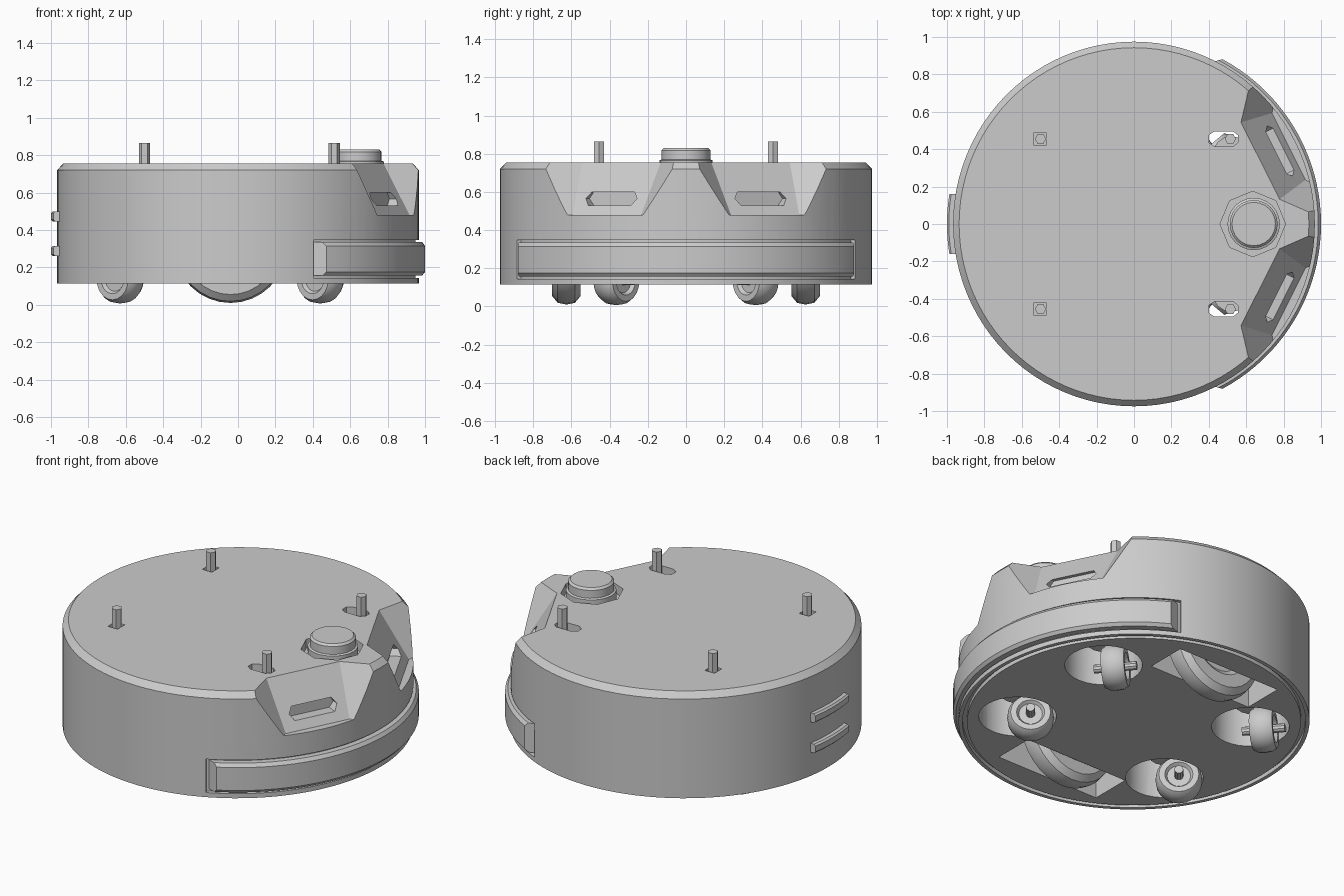
import bpy, bmesh
from math import sin, cos, pi, radians
from mathutils import Matrix, Vector

if "Cube" in bpy.data.objects:
    bpy.data.objects.remove(bpy.data.objects["Cube"], do_unlink=True)

grey = bpy.data.materials.new("plain_grey")
grey.use_nodes = True
grey.diffuse_color = (0.6, 0.6, 0.6, 1)
grey.node_tree.nodes["Principled BSDF"].inputs["Base Color"].default_value = (0.6, 0.6, 0.6, 1)


def finish(bm, name, matrix=None):
    """Turn a bmesh into a named object."""
    bmesh.ops.remove_doubles(bm, verts=bm.verts, dist=1e-5)
    bmesh.ops.recalc_face_normals(bm, faces=bm.faces)
    if matrix:
        bm.transform(matrix)
    me = bpy.data.meshes.new(name)
    bm.to_mesh(me)
    bm.free()
    me.materials.append(grey)
    ob = bpy.data.objects.new(name, me)
    bpy.context.collection.objects.link(ob)
    return ob


def lathe(name, profile, segs=96, matrix=None):
    """Revolve a closed (radius, z) profile all the way round z."""
    bm = bmesh.new()
    n = len(profile)
    rings = [[bm.verts.new((r * cos(2 * pi * i / segs), r * sin(2 * pi * i / segs), z))
              for r, z in profile] for i in range(segs)]
    for i in range(segs):
        a, b = rings[i], rings[(i + 1) % segs]
        for j in range(n):
            k = (j + 1) % n
            if profile[j][0] + profile[k][0] > 0:
                bm.faces.new((a[j], b[j], b[k], a[k]))
    return finish(bm, name, matrix)


def arc_band(name, profile, centre, half, flare=0.0, segs=40):
    """Sweep a (radius, z) profile along an arc; the inner points reach further round."""
    bm = bmesh.new()
    n, outer = len(profile), max(r for r, z in profile)
    rings = []
    for i in range(segs + 1):
        ring = []
        for r, z in profile:
            reach = half + flare * (outer - r)
            a = radians(centre + reach * (2 * i / segs - 1))
            ring.append(bm.verts.new((r * cos(a), r * sin(a), z)))
        rings.append(ring)
    for a, b in zip(rings, rings[1:]):
        for j in range(n):
            bm.faces.new((a[j], b[j], b[(j + 1) % n], a[(j + 1) % n]))
    bm.faces.new(rings[0])
    bm.faces.new(rings[-1])
    return finish(bm, name)


def hull(name, points):
    bm = bmesh.new()
    for p in points:
        bm.verts.new(p)
    bmesh.ops.convex_hull(bm, input=bm.verts)
    return finish(bm, name)


def box(name, x0, x1, y0, y1, z0, z1):
    return hull(name, [(x, y, z) for x in (x0, x1) for y in (y0, y1) for z in (z0, z1)])


def tube(name, x, y, r, z0, z1, segs=32):
    return lathe(name, [(0, z0), (r, z0), (r, z1), (0, z1)], segs, Matrix.Translation((x, y, 0)))


def bar(name, centre, r, half, turn=0, segs=10):
    """Cylinder lying along y, turned about z."""
    m = Matrix.Translation(centre) @ Matrix.Rotation(turn, 4, 'Z') @ Matrix.Rotation(pi / 2, 4, 'X')
    return lathe(name, [(0, -half), (r, -half), (r, half), (0, half)], segs, m)


def wheel(name, centre, r, half, turn=0, segs=32):
    """Round-shouldered tyre with a dished hub."""
    m = Matrix.Translation(centre) @ Matrix.Rotation(turn, 4, 'Z') @ Matrix.Rotation(pi / 2, 4, 'X')
    side = [(r * 0.5, half * 0.7), (r * 0.6, half), (r * 0.85, half), (r * 0.97, half * 0.6)]
    prof = [(0, half * 0.7)] + side + [(r, 0)]
    prof += [(a, -b) for a, b in reversed(side)] + [(0, -half * 0.7)]
    return lathe(name, prof, segs, m)


def smooth(ob):
    bpy.ops.object.select_all(action='DESELECT')
    ob.select_set(True)
    bpy.context.view_layer.objects.active = ob
    bpy.ops.object.shade_smooth_by_angle(angle=radians(28))


# Round housing with a chamfered top and a seam round the underside
body = lathe("housing", [(0, .115), (.92, .115), (.92, .14), (.945, .14), (.945, .115),
                         (.967, .115), (.967, .72), (.935, .755), (0, .755)], 96,
             Matrix.Diagonal((1, 1.008, 1, 1)))
cutters = []
TILT = radians(26.6)


def recess_point(s, n, t, z):
    return (n * cos(TILT) - t * sin(TILT), s * (n * sin(TILT) + t * cos(TILT)), z)


# Sloped sensor recesses, each with a long six-sided slot
for s in (1, -1):
    pts = []
    for z in (.48, .86):
        f = (z - .48) / .275
        n, t = .925 - .17 * f, .2 + .03 * f
        for side in (1, -1):
            pts += [recess_point(s, n, side * t, z),
                    recess_point(s, 1.15, side * (t + 1.2 * (1.15 - n)), z)]
    cutters.append(hull("recess_cutter", pts))
    outline = [(.15, .565), (.125, .53), (.125, .6)]
    cutters.append(hull("slot_cutter", [recess_point(s, n, side * t, z) for n in (.83, 1.0)
                                        for side in (1, -1) for t, z in outline]))

# Channel for the bumper and pocket for the button
cutters.append(arc_band("channel_cutter", [(.95, .143), (1.05, .143), (1.05, .347), (.95, .347)],
                        0, 65.5))
cutters.append(tube("button_cutter", .635, 0, .175, .70, .9, 8))

# Wells underneath and openings round the top posts
for s in (1, -1):
    cutters.append(box("drive_well_cutter", -.38, .32, s * .53, s * .78, 0, .63))
    for x in (.53, -.53):
        cutters.append(tube("caster_well_cutter", x, s * .37, .215, 0, .45))
    cutters.append(hull("post_slot_cutter", [
        (x, s * .455 + dy, z) for z in (.4, .9)
        for x, dy in ((.4, .02), (.4, -.02), (.43, .04), (.43, -.04),
                      (.53, .04), (.53, -.04), (.555, .02), (.555, -.02))]))
    cutters.append(box("post_dent_cutter", -.535, -.47, s * .455 - .035, s * .455 + .035, .72, .9))

bpy.context.view_layer.objects.active = body
for c in cutters:
    c.hide_render = True
    mod = body.modifiers.new("cut", 'BOOLEAN')
    mod.operation, mod.solver, mod.object = 'DIFFERENCE', 'EXACT', c
    bpy.ops.object.modifier_apply(modifier=mod.name)
    bpy.data.objects.remove(c, do_unlink=True)
parts = [body]

# Wrap-round bumper
parts.append(arc_band("bumper", [(.94, .157), (.985, .157), (1, .175), (1, .315), (.985, .335),
                                 (.94, .335)], 0, 61.8, 60))

# Two short contact strips on the opposite side
for name, z0, z1 in (("upper_strip", .445, .5), ("lower_strip", .26, .315)):
    parts.append(arc_band(name, [(.94, z0), (.99, z0), (1, z0 + .01), (1, z1 - .01), (.99, z1),
                                 (.94, z1)], 180, 9.3, 10, 10))

# Raised round button
parts.append(lathe("top_button", [(0, .69), (.14, .69), (.14, .765), (.128, .77), (.128, .818),
                                  (.116, .83), (0, .83)], 24, Matrix.Translation((.64, 0, 0))))

# Posts, casters and drive wheels on both sides
for s, tag in ((1, "back"), (-1, "front")):
    for x, end in ((.515, "left"), (-.5, "right")):
        parts.append(tube(f"{tag}_{end}_post", x, s * .455, .03, .3, .865, 6))
    for x, end in ((.44, "left"), (-.63, "right")):
        turn = s * radians(40)
        c = Vector((x, s * .365, .137))
        parts.append(wheel(f"{tag}_{end}_caster", c, .13, .065, turn, 20))
        parts.append(bar(f"{tag}_{end}_caster_axle", c, .025, .12, turn))
        parts.append(tube(f"{tag}_{end}_caster_swivel", x + .08, s * .37, .1, .26, .46, 16))
    parts.append(wheel(f"{tag}_drive_wheel", (-.04, s * .627, .31), .30, .075))
    parts.append(bar(f"{tag}_drive_axle", (-.04, s * .655, .31), .05, .14))

for ob in parts:
    smooth(ob)
